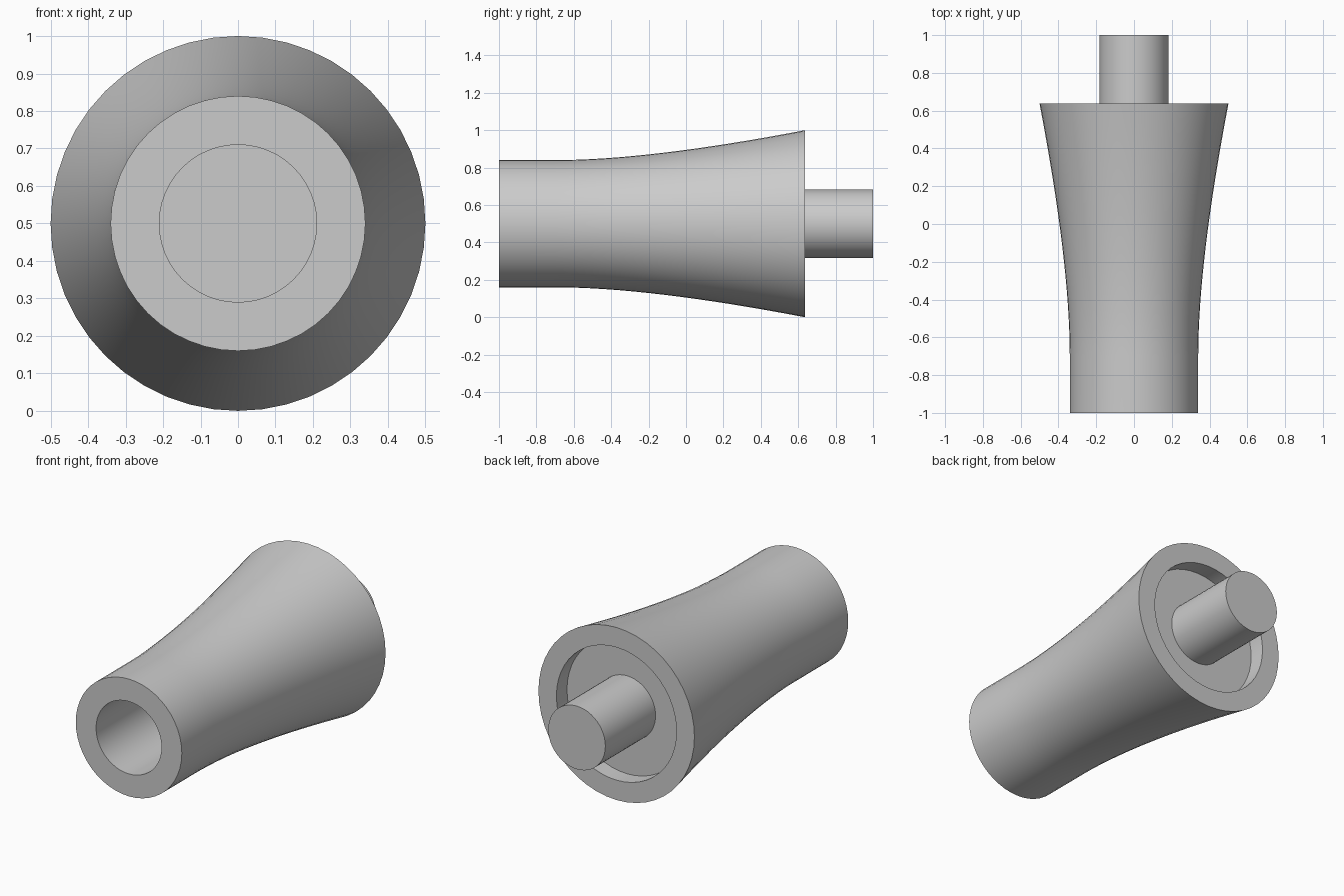
import bpy
import bmesh
import math
from mathutils import Matrix, Vector

cube = bpy.data.objects.get("Cube")
if cube:
    bpy.data.objects.remove(cube, do_unlink=True)

SIDES = 48
CENTRE_Z = 0.5

grey = bpy.data.materials.new("plain grey")
grey.use_nodes = True
colour = (0.6, 0.6, 0.6, 1)
grey.diffuse_color = colour
grey.node_tree.nodes["Principled BSDF"].inputs["Base Color"].default_value = colour


def lathe(name, profile):
    """Turn (radius, y) points around the lengthwise axis."""
    bm = bmesh.new()
    verts = [bm.verts.new((r, y, 0)) for r, y in profile]
    edges = [bm.edges.new(pair) for pair in zip(verts, verts[1:])]
    bmesh.ops.spin(bm, geom=verts + edges, cent=(0, 0, 0), axis=(0, 1, 0),
                   angle=math.tau, steps=SIDES, use_duplicate=False)
    bmesh.ops.remove_doubles(bm, verts=bm.verts, dist=1e-5)
    bmesh.ops.recalc_face_normals(bm, faces=bm.faces)
    bmesh.ops.transform(bm, matrix=Matrix.Translation((0, 0, CENTRE_Z)), verts=bm.verts)
    mesh = bpy.data.meshes.new(name)
    bm.to_mesh(mesh)
    bm.free()
    mesh.materials.append(grey)
    obj = bpy.data.objects.new(name, mesh)
    bpy.context.collection.objects.link(obj)
    bpy.ops.object.select_all(action="DESELECT")
    obj.select_set(True)
    bpy.context.view_layer.objects.active = obj
    bpy.ops.object.shade_smooth_by_angle(angle=math.radians(30))
    return obj


# Flared outer wall: straight neck, then a gentle curve to the wide back rim
start, bend, rim = Vector((0.34, -0.7)), Vector((0.34, -0.2)), Vector((0.5, 0.637))
STEPS = 16
flare = []
for i in range(STEPS + 1):
    t = i / STEPS
    flare.append(tuple(start * (1 - t) ** 2 + bend * 2 * t * (1 - t) + rim * t ** 2))

# Body with a deep bore in front and a shallow recess at the back
bore = [(0, 0), (0.21, 0), (0.21, -1), (0.34, -1)]
recess = [(0.385, 0.637), (0.385, 0.54), (0, 0.54)]
lathe("flared_body", bore + flare + recess)

# Round pin standing out of the recess
lathe("back_pin", [(0, 0.53), (0.183, 0.53), (0.183, 1), (0, 1)])
